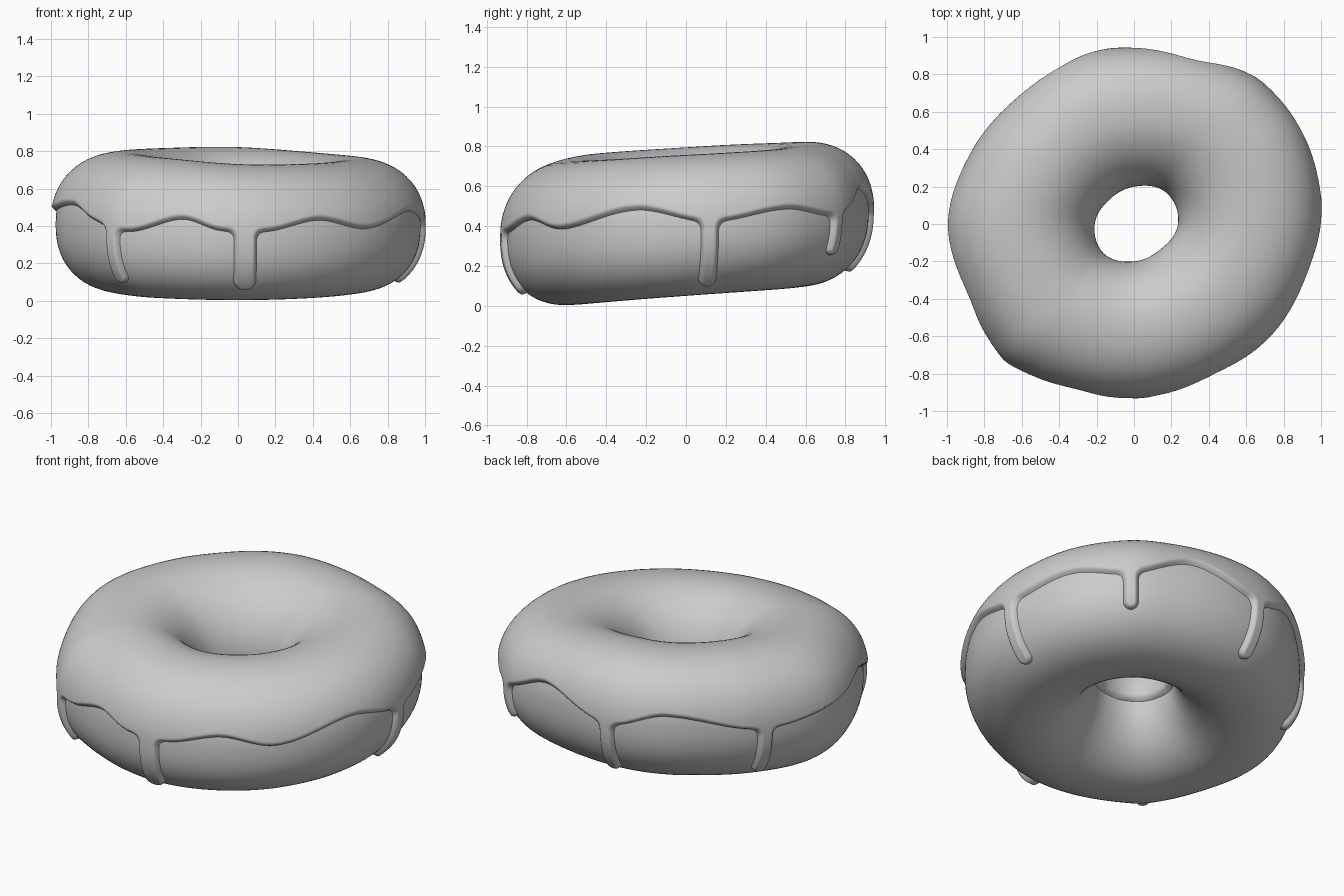
import bpy, bmesh, math
from functools import lru_cache
from mathutils import Vector

if "Cube" in bpy.data.objects:
    bpy.data.objects.remove(bpy.data.objects["Cube"])

ICING = 0.028      # icing thickness
TILT = 0.07        # the ring rises gently towards the back

# Hand-shaped profiles around the ring: (angle in degrees, value)
OUTER = [(0, 1.0), (15, 1.015), (29, 1.03), (42, 1.025), (51, 1.015), (65, .970), (78, .948),
         (90, .942), (102, .946), (117, .938), (134, .925), (148, .938), (160, .957), (180, 1.0),
         (204, .985), (218, .995), (227, 1.003), (236, .975), (248, .95), (270, .93), (296, .92),
         (327, .954), (345, .98)]
HOLE = [(0, .235), (45, .24), (90, .2), (135, .185), (180, .21), (225, .225), (270, .2), (315, .195)]
TOP = [(0, .757), (25, .772), (45, .785), (90, .82), (135, .815), (160, .807), (180, .795),
       (225, .765), (270, .73), (315, .733)]
EDGE = [(7, .42), (30, .485), (49, .455), (70, .585), (97, .48), (118, .56), (152, .45),
        (180, .48), (203, .51), (218, .43), (233, .37), (251, .435), (264, .375), (280, .37),
        (299, .43), (318, .385), (345, .48)]
# Drips: angle, tip height, half width
DRIPS = [(7, .10, .044), (49, .26, .041), (97, .175, .044), (153, .165, .044), (227, .10, .042), (272.5, .06, .06)]


def smooth_loop(table, deg):
    """Periodic cubic curve through (angle, value) points."""
    n = len(table)
    deg = (deg - table[0][0]) % 360 + table[0][0]
    i = max(k for k in range(n) if table[k][0] <= deg + 1e-9)

    def pt(k):
        return table[k % n][0] + 360 * (k // n), table[k % n][1]
    (a0, v0), (a1, v1), (a2, v2), (a3, v3) = pt(i - 1), pt(i), pt(i + 1), pt(i + 2)
    w = a2 - a1
    t = (deg - a1) / w
    m1, m2 = (v2 - v0) / (a2 - a0) * w, (v3 - v1) / (a3 - a1) * w
    return ((2*t**3 - 3*t**2 + 1) * v1 + (t**3 - 2*t**2 + t) * m1
            + (3*t**2 - 2*t**3) * v2 + (t**3 - t**2) * m2)


@lru_cache(maxsize=None)
def section(deg):
    ro = smooth_loop(OUTER, deg) - ICING * 0.9
    ri = smooth_loop(HOLE, deg) + ICING
    top = smooth_loop(TOP, deg) - ICING
    bottom = .05 + .045 * math.sin(math.radians(deg))
    return (ro + ri) / 2, (ro - ri) / 2, (top + bottom) / 2, (top - bottom) / 2


def surface(deg, phi):
    """Dough surface point: deg runs round the ring, phi round the tube (0 = outside)."""
    mid, a, zc, h = section(deg)
    p = math.radians(phi)
    c, s = math.cos(p), math.sin(p)
    n = 2.25 if c > 0 else 2.0
    k = (abs(c) ** n + abs(s) ** n) ** (-1 / n)
    r, t = mid + a * k * c, math.radians(deg)
    z = zc + h * k * s + TILT * (r - mid) * math.sin(t)
    return Vector((r * math.cos(t), r * math.sin(t), z))


def tube_mesh(count, phis, closed):
    bm = bmesh.new()
    degs = [360 * i / count for i in range(count)]
    grid = [[bm.verts.new(surface(d, p)) for p in phis] for d in degs]
    m = len(phis)
    for i in range(count):
        a, b = grid[i], grid[(i + 1) % count]
        for j in range(m if closed else m - 1):
            k = (j + 1) % m
            bm.faces.new((a[j], b[j], b[k], a[k]))
    bm.normal_update()
    return bm, degs, grid


def finish(bm, name, mat):
    mesh = bpy.data.meshes.new(name)
    for f in bm.faces:
        f.smooth = True
    bm.to_mesh(mesh)
    bm.free()
    mesh.materials.append(mat)
    bpy.context.collection.objects.link(bpy.data.objects.new(name, mesh))


grey = bpy.data.materials.new("plain grey")
grey.diffuse_color = (0.6, 0.6, 0.6, 1)
grey.use_nodes = True
grey.node_tree.nodes["Principled BSDF"].inputs["Base Color"].default_value = grey.diffuse_color

# Dough ring
bm, _, _ = tube_mesh(144, [360 * j / 72 for j in range(72)], True)
finish(bm, "dough_ring", grey)

# Drip centre lines: range of tube angle from tip to icing edge
paths = []
for deg, tip, half in DRIPS:
    lo, hi = -85.0, 0.0
    for _ in range(30):
        mid = (lo + hi) / 2
        if surface(deg, mid).z < tip + half * 0.8:
            lo = mid
        else:
            hi = mid
    paths.append((deg, lo, half))


def coverage(deg, phi, co):
    """Signed distance inside the icing outline (positive = covered)."""
    outside = phi < 90
    d = co.z - (smooth_loop(EDGE, deg) if outside else .37)
    if outside:
        for dd, tip, half in paths:
            if abs((deg - dd + 180) % 360 - 180) < 12:
                q = surface(dd, min(max(phi, tip), 25))
                e = half - (co - q).length
                blend = max(.05 - abs(d - e), 0) / .05      # rounded root
                d = max(d, e) + blend * blend * .0125
    return d


# Icing: fine shell lifted off the dough, edge rolled down into it
phis = [-70 + 1.3 * j for j in range(82)]
phis += [40 + 5 * j for j in range(24)] + [160 + 2.2 * j for j in range(17)]
bm, degs, grid = tube_mesh(840, phis, False)
ROLL = .022
lift, dead = [], []
for deg, column in zip(degs, grid):
    for phi, v in zip(phis, column):
        d = coverage(deg, phi, v.co)
        if d > 0:
            h = ICING * math.sin(math.pi / 2 * min(d / ROLL, 1))
        else:
            h = max(-.014, d * 2)
        lift.append((v, v.normal * h))
        if d < -.016:
            dead.append(v)
for v, off in lift:
    v.co += off
bmesh.ops.delete(bm, geom=dead, context='VERTS')
finish(bm, "icing", grey)
